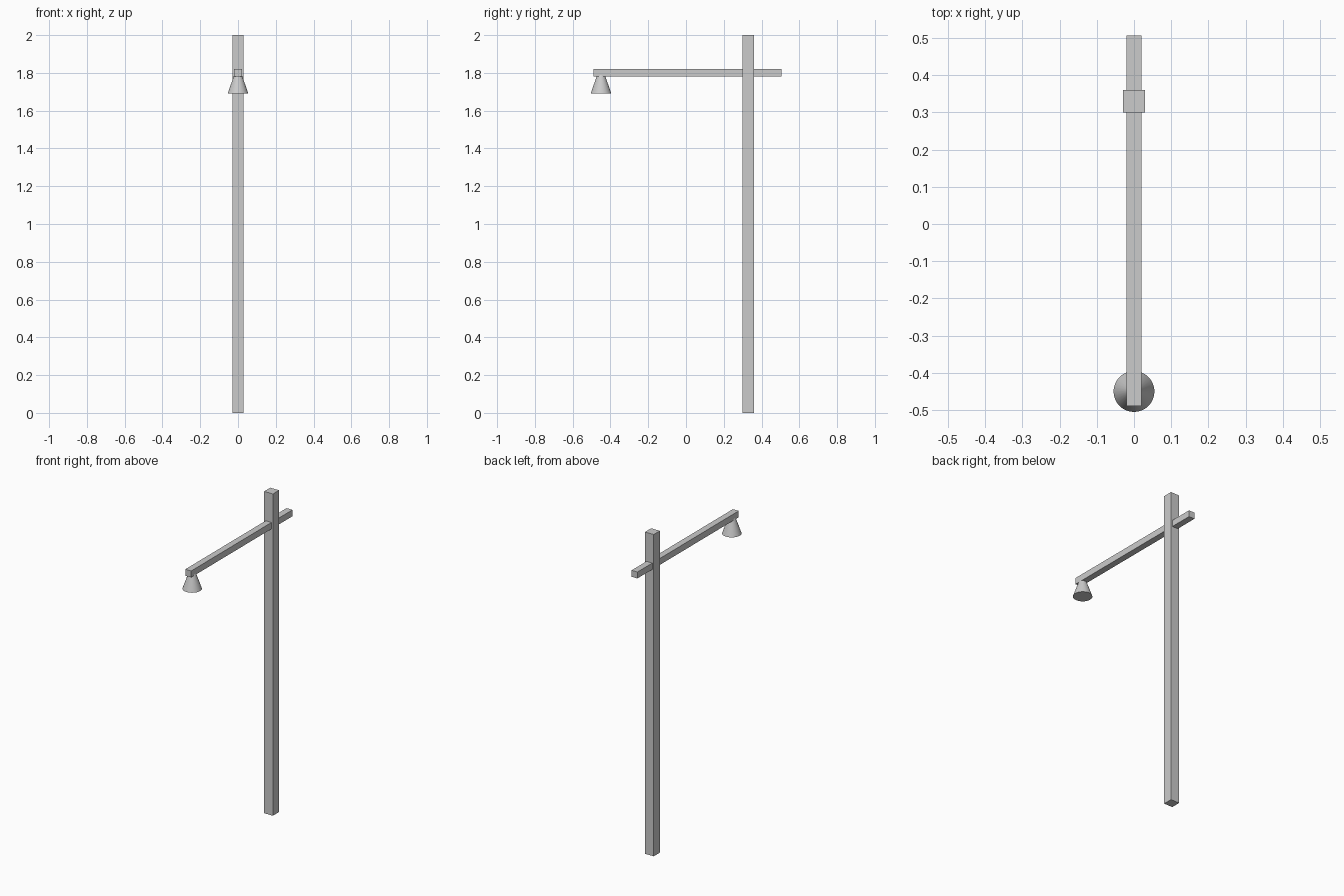
import bpy, math

if "Cube" in bpy.data.objects:
    bpy.data.objects.remove(bpy.data.objects["Cube"])


def box(name, lo, hi):
    bpy.ops.mesh.primitive_cube_add(size=1, location=[(a + b) / 2 for a, b in zip(lo, hi)])
    ob = bpy.context.object
    ob.name = name
    ob.scale = [b - a for a, b in zip(lo, hi)]
    bpy.ops.object.transform_apply(location=False, rotation=False, scale=True)
    return ob


# Upright post and the cross arm passing through it
box("post", (-0.03, 0.30, 0), (0.03, 0.36, 2))
box("arm", (-0.02, -0.489, 1.78), (0.02, 0.506, 1.82))

# Closed conical lamp shade hanging under the front end of the arm
bpy.ops.mesh.primitive_cone_add(vertices=32, radius1=0.055, radius2=0.02, depth=0.1,
                                location=(0, -0.45, 1.74))
bpy.context.object.name = "lamp_shade"
bpy.ops.object.shade_smooth_by_angle(angle=math.radians(30))
